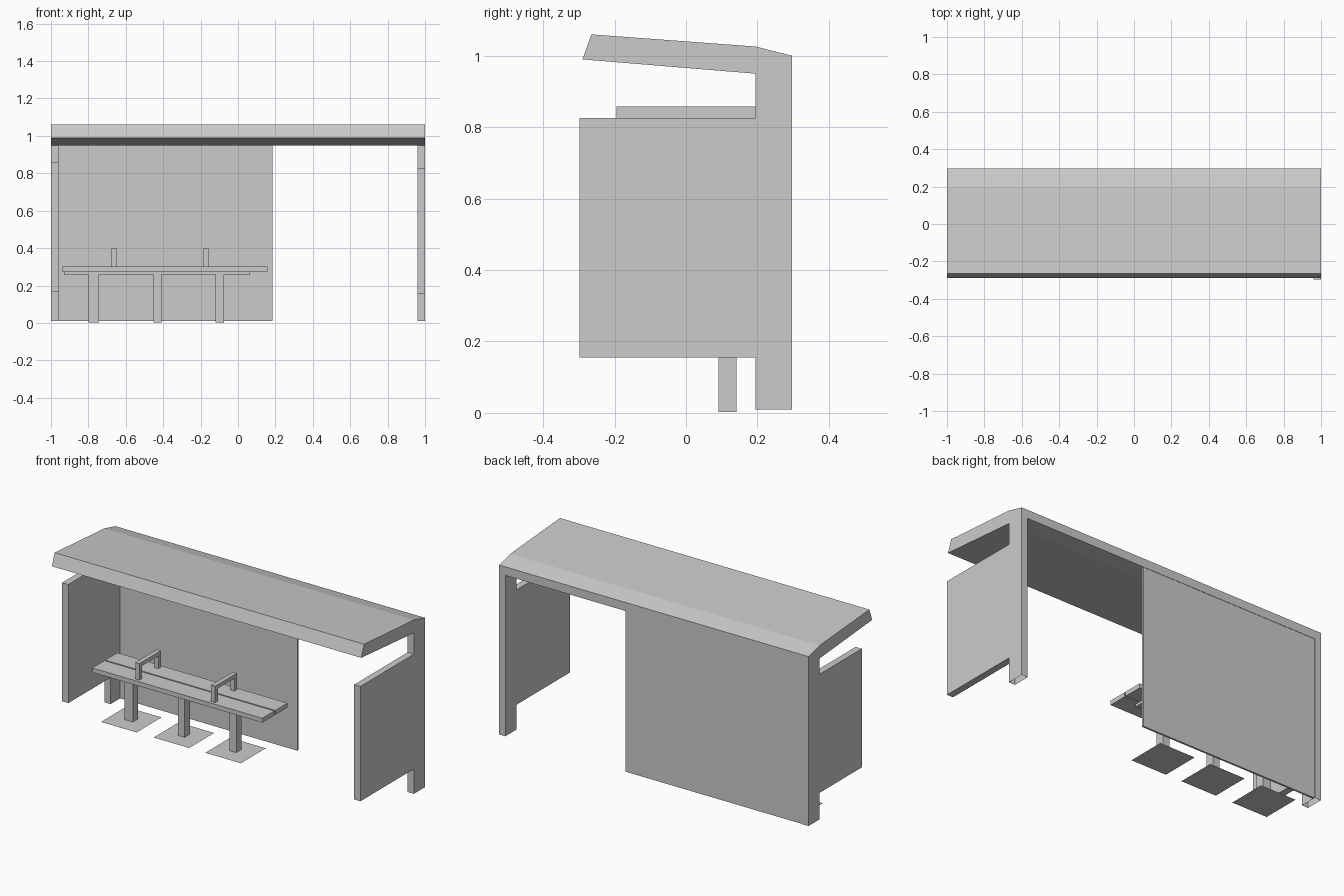
import bpy, bmesh

if "Cube" in bpy.data.objects:
    bpy.data.objects.remove(bpy.data.objects["Cube"])


def finish(bm, name):
    bmesh.ops.recalc_face_normals(bm, faces=bm.faces)
    me = bpy.data.meshes.new(name)
    bm.to_mesh(me)
    bm.free()
    ob = bpy.data.objects.new(name, me)
    bpy.context.collection.objects.link(ob)
    return ob


def extrude_x(name, profile, x0, x1, open_below=None):
    """Extrude a (y, z) profile from x0 to x1, optionally leaving the foot open."""
    bm = bmesh.new()
    a = [bm.verts.new((x0, y, z)) for y, z in profile]
    b = [bm.verts.new((x1, y, z)) for y, z in profile]
    bm.faces.new(a)
    bm.faces.new(b[::-1])
    n = len(profile)
    for i in range(n):
        j = (i + 1) % n
        bm.faces.new((a[i], b[i], b[j], a[j]))
    bmesh.ops.recalc_face_normals(bm, faces=bm.faces)
    if open_below is not None:
        foot = [f for f in bm.faces if all(v.co.z < open_below for v in f.verts)]
        bmesh.ops.delete(bm, geom=foot, context='FACES_ONLY')
    return finish(bm, name)


def box(name, x0, x1, y0, y1, z0, z1):
    return extrude_x(name, [(y0, z0), (y1, z0), (y1, z1), (y0, z1)], x0, x1)


# Roof: sloped canopy with raked front edge and chamfered back edge
extrude_x("roof", [(-0.29, 0.99), (-0.265, 1.06), (0.195, 1.026), (0.297, 1.0),
                   (0.297, 0.95), (0.195, 0.95)], -1, 1)


# End frames: rear post with a side panel projecting forward, foot left open
def end_frame(name, x0, x1, front, low, high):
    extrude_x(name, [(0.195, 0.01), (0.297, 0.01), (0.297, 0.95), (0.195, 0.95),
                     (0.195, high), (front, high), (front, low), (0.195, low)],
              x0, x1, open_below=0.02)


end_frame("left_end_frame", -1, -0.96, -0.195, 0.165, 0.858)
end_frame("right_end_frame", 0.96, 1, -0.298, 0.155, 0.826)

# Back wall panel covering the bench side
box("back_panel", -0.96, 0.185, 0.284, 0.295, 0.01, 0.95)

# Bench seat: two slats on a support rail
box("front_seat_slat", -0.942, 0.157, 0.0, 0.112, 0.275, 0.301)
box("rear_seat_slat", -0.942, 0.157, 0.12, 0.232, 0.275, 0.301)
box("seat_rail", -0.93, 0.064, 0.09, 0.142, 0.26, 0.275)

# Bench legs with flat base plates
for i, x in enumerate((-0.771, -0.431, -0.097)):
    w = 0.027 if i == 0 else 0.022
    box(f"bench_leg_{i + 1}", x - w, x + w, 0.091, 0.141, 0.003, 0.26)
    bm = bmesh.new()
    bm.faces.new([bm.verts.new((x + sx * 0.115, 0.116 + sy * 0.115, 0.0))
                  for sx, sy in ((-1, -1), (1, -1), (1, 1), (-1, 1))])
    finish(bm, f"base_plate_{i + 1}")

# Armrests: inverted U loops standing on the seat
for i, x in enumerate((-0.663, -0.172)):
    extrude_x(f"armrest_{i + 1}", [(0.017, 0.301), (0.017, 0.397), (0.217, 0.397), (0.217, 0.301),
                                   (0.193, 0.301), (0.193, 0.375), (0.041, 0.375), (0.041, 0.301)],
              x - 0.013, x + 0.013)
